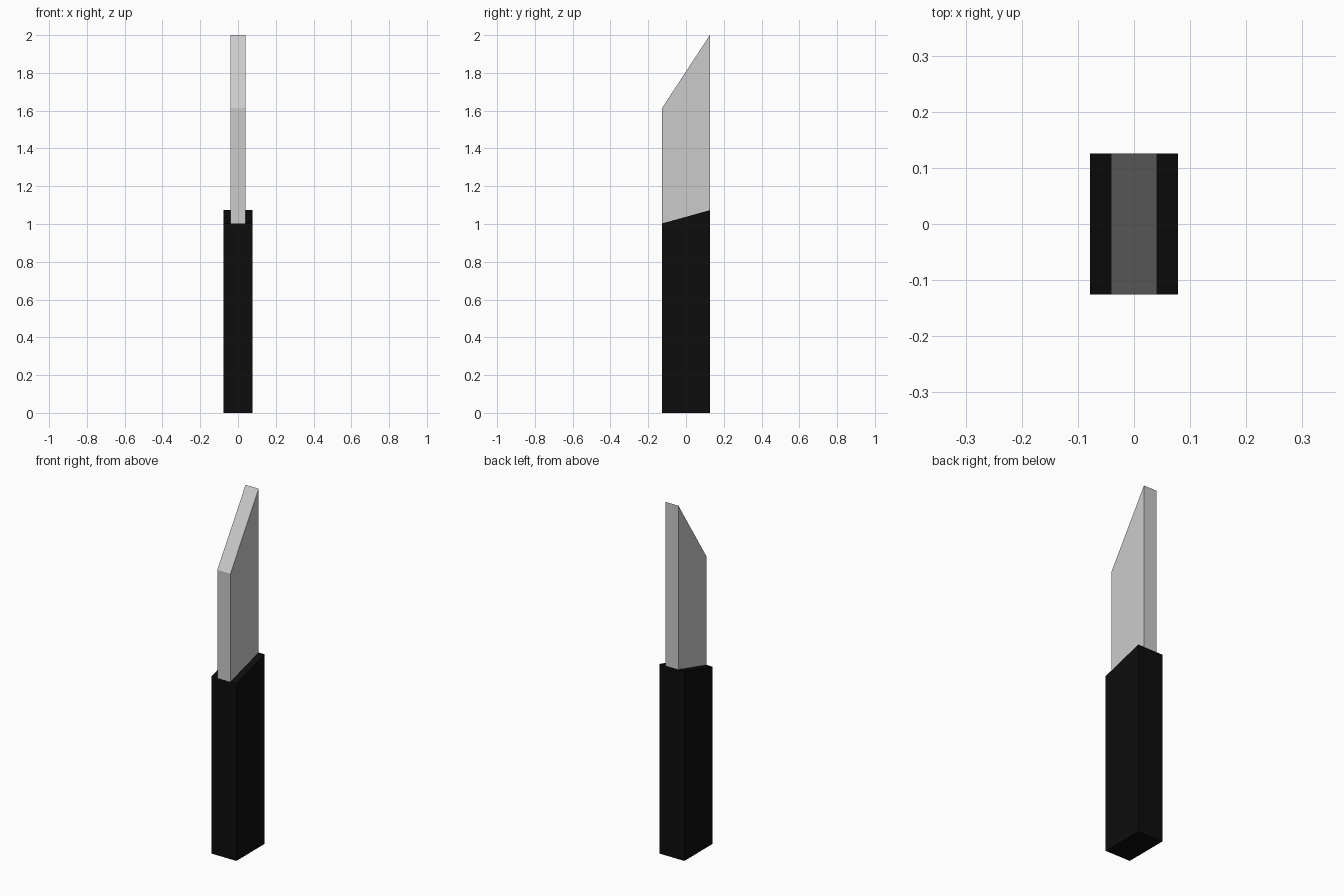
import bpy
import bmesh

if "Cube" in bpy.data.objects:
    bpy.data.objects.remove(bpy.data.objects["Cube"])


def extruded_profile(name, profile, half_width):
    """Extrude a closed (y, z) side profile symmetrically along x."""
    bm = bmesh.new()
    face = bm.faces.new([bm.verts.new((-half_width, y, z)) for y, z in profile])
    result = bmesh.ops.extrude_face_region(bm, geom=[face])
    moved = [g for g in result["geom"] if isinstance(g, bmesh.types.BMVert)]
    bmesh.ops.translate(bm, verts=moved, vec=(2 * half_width, 0, 0))
    bmesh.ops.recalc_face_normals(bm, faces=bm.faces)
    mesh = bpy.data.meshes.new(name)
    bm.to_mesh(mesh)
    bm.free()
    obj = bpy.data.objects.new(name, mesh)
    bpy.context.collection.objects.link(obj)
    return obj


DEPTH = 0.126                       # half depth shared by both parts
COLLAR_FRONT, COLLAR_BACK = 1.003, 1.073

# Black handle with a sloping top
handle = extruded_profile("handle", [
    (-DEPTH, 0), (DEPTH, 0), (DEPTH, COLLAR_BACK), (-DEPTH, COLLAR_FRONT)], 0.078)
black = bpy.data.materials.new("black_grip")
black.diffuse_color = (0.004, 0.004, 0.004, 1)
black.use_nodes = True
black.node_tree.nodes["Principled BSDF"].inputs["Base Color"].default_value = black.diffuse_color
handle.data.materials.append(black)

# Grey blade with a slanted tip, seated on the sloping handle top
extruded_profile("blade", [
    (-DEPTH, COLLAR_FRONT), (DEPTH, COLLAR_BACK), (DEPTH, 2.0), (-DEPTH, 1.615)], 0.041)
